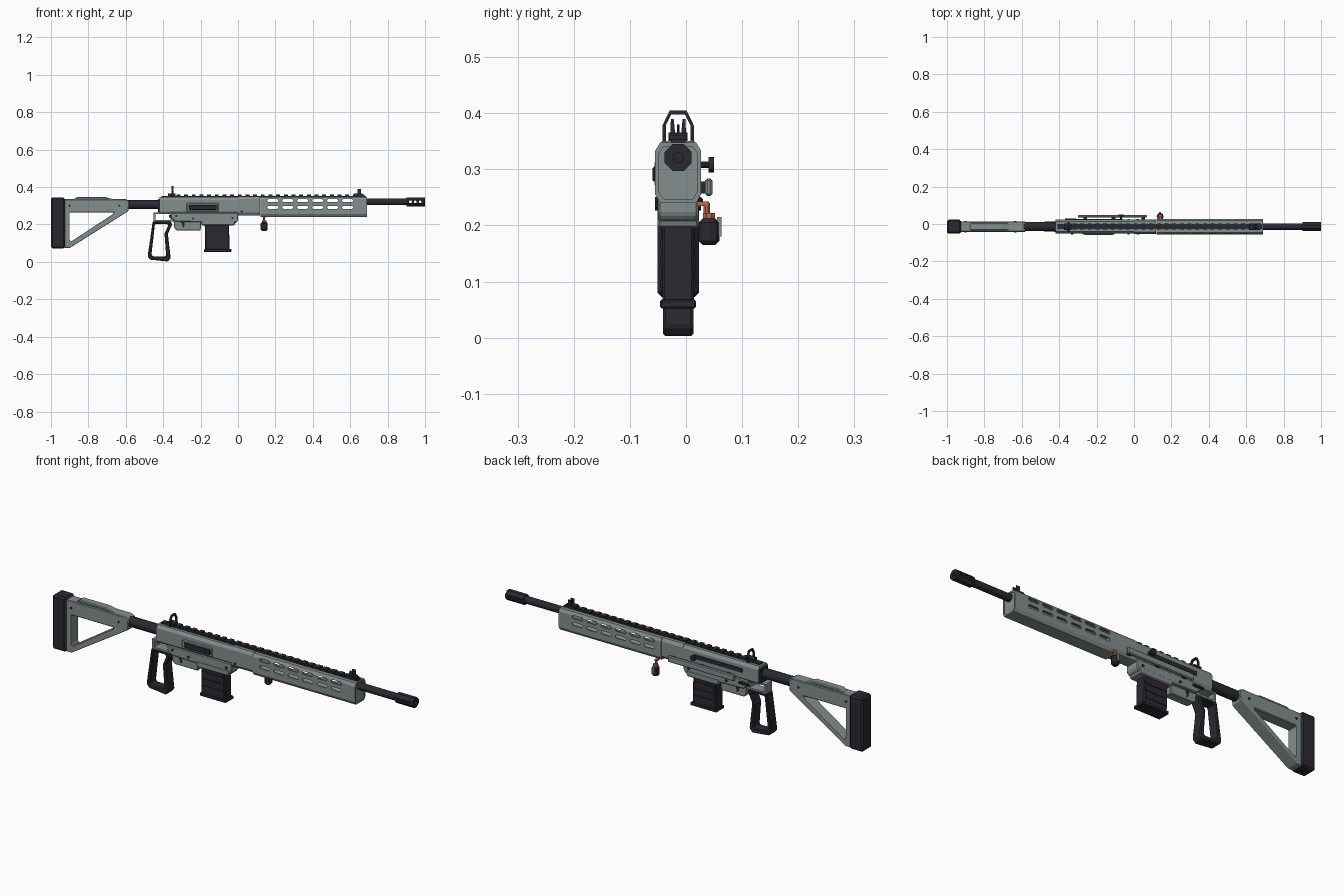
import bpy, bmesh
from math import cos, sin, pi, radians

cube = bpy.data.objects.get("Cube")
if cube:
    bpy.data.objects.remove(cube, do_unlink=True)

CY = -0.014      # centre plane of the body
BORE = 0.321     # height of the barrel axis


def material(name, rgb):
    m = bpy.data.materials.new(name)
    m.use_nodes = True
    m.diffuse_color = (*rgb, 1)
    m.node_tree.nodes["Principled BSDF"].inputs["Base Color"].default_value = (*rgb, 1)
    return m


GREY = material("grey_green_metal", (0.23, 0.275, 0.27))
DARK = material("dark_polymer", (0.022, 0.022, 0.03))
COPPER = material("copper", (0.5, 0.14, 0.07))


def extrude(name, axis, outer, a, b, mat, inner=None, bevel=0, smooth=False):
    """Extrude a profile along an axis; an inner loop of equal length makes a ring."""
    def place(p, t):
        return {"x": (t, p[0], p[1]), "y": (p[0], t, p[1]), "z": (p[0], p[1], t)}[axis]
    bm = bmesh.new()
    n = len(outer)
    loops = [[bm.verts.new(place(p, t)) for p in prof]
             for prof in ([outer, inner] if inner else [outer]) for t in (a, b)]

    def bridge(l1, l2):
        for i in range(n):
            j = (i + 1) % n
            bm.faces.new((l1[i], l1[j], l2[j], l2[i]))
    bridge(loops[0], loops[1])
    if inner:
        bridge(loops[2], loops[3])
        bridge(loops[0], loops[2])
        bridge(loops[1], loops[3])
    else:
        bm.faces.new(loops[0])
        bm.faces.new(loops[1])
    bmesh.ops.recalc_face_normals(bm, faces=bm.faces)
    me = bpy.data.meshes.new(name)
    bm.to_mesh(me)
    bm.free()
    me.materials.append(mat)
    ob = bpy.data.objects.new(name, me)
    bpy.context.collection.objects.link(ob)
    if bevel:
        mod = ob.modifiers.new("bevel", "BEVEL")
        mod.width, mod.segments, mod.limit_method = bevel, 1, "ANGLE"
    if smooth:
        activate(ob)
        bpy.ops.object.shade_smooth_by_angle(angle=radians(35))
    return ob


def activate(ob):
    bpy.ops.object.select_all(action="DESELECT")
    ob.select_set(True)
    bpy.context.view_layer.objects.active = ob


def rect(x0, x1, z0, z1):
    return [(x0, z0), (x1, z0), (x1, z1), (x0, z1)]


def ngon(cx, cy, r, n):
    return [(cx + r * cos(2 * pi * (i + 0.5) / n), cy + r * sin(2 * pi * (i + 0.5) / n)) for i in range(n)]


def box(name, x0, x1, y0, y1, z0, z1, mat, bevel=0):
    return extrude(name, "y", rect(x0, x1, z0, z1), y0, y1, mat, bevel=bevel)


def mid(name, pts, half, mat, inner=None, bevel=0):
    """Side profile extruded evenly about the centre plane."""
    return extrude(name, "y", pts, CY - half, CY + half, mat, inner, bevel)


def rod(name, axis, c, r, a, b, mat, n=16):
    return extrude(name, axis, ngon(*c, r, n), a, b, mat, smooth=n > 8)


def shell(h, z0, z1, c, d):
    """Body cross-section with chamfered top and bottom edges."""
    right = [(h - c, z0), (h, z0 + d), (h, z1 - d), (h - c, z1)]
    return [(CY + y, z) for y, z in right] + [(CY - y, z) for y, z in reversed(right)]


def cut(ob, cutter):
    cutter.hide_render = True
    mod = ob.modifiers.new("cut", "BOOLEAN")
    mod.operation, mod.object = "DIFFERENCE", cutter
    activate(ob)
    bpy.ops.object.modifier_apply(modifier=mod.name)
    bpy.data.objects.remove(cutter, do_unlink=True)


# Handguard with two rows of through slots
guard = extrude("handguard", "x", shell(0.041, 0.24, 0.348, 0.009, 0.015), 0.12, 0.69, GREY,
                inner=shell(0.034, 0.247, 0.341, 0.008, 0.013))
for z in (0.327, 0.292):
    for i in range(6):
        x = 0.155 + 0.08 * i
        slot = [(x, z), (x + 0.007, z - 0.008), (x + 0.055, z - 0.008),
                (x + 0.062, z), (x + 0.055, z + 0.008), (x + 0.007, z + 0.008)]
        cut(guard, extrude("slot_cutter", "y", slot, -0.2, 0.2, GREY))
extrude("handguard_front_cap", "x", shell(0.036, 0.245, 0.343, 0.009, 0.013), 0.672, 0.686, GREY)

# Barrel and vented muzzle brake
rod("barrel", "x", (CY, BORE), 0.018, 0.67, 0.91, DARK)
muzzle = extrude("muzzle_brake", "x", ngon(CY, BORE, 0.026, 8), 0.9, 1.0, DARK)
cut(muzzle, extrude("bore_cutter", "x", ngon(CY, BORE, 0.009, 12), 0.93, 1.1, DARK))
for x in (0.922, 0.948, 0.974):
    cut(muzzle, extrude("vent_cutter", "y", ngon(x, BORE, 0.008, 8), -0.2, 0.2, DARK))

# Upper receiver and front block
extrude("upper_receiver", "x", shell(0.037, 0.255, 0.347, 0.01, 0.015), -0.42, 0.0, GREY)
extrude("front_block", "x", shell(0.039, 0.248, 0.35, 0.01, 0.015), 0.0, 0.118, GREY)
mid("receiver_end_plate", rect(-0.428, -0.415, 0.265, 0.335), 0.028, DARK)

# Lower receiver, magazine well, trigger housing
mid("lower_receiver", [(-0.36, 0.262), (-0.36, 0.235), (-0.335, 0.215), (-0.01, 0.208), (0.0, 0.22), (0.0, 0.262)],
    0.036, GREY, bevel=0.004)
mid("magazine_well", [(-0.2, 0.225), (-0.195, 0.195), (-0.02, 0.195), (-0.01, 0.225)], 0.037, GREY, bevel=0.004)
mid("trigger_housing", [(-0.345, 0.225), (-0.34, 0.178), (-0.325, 0.168), (-0.2, 0.168), (-0.195, 0.225)],
    0.022, GREY, bevel=0.003)
mid("trigger", [(-0.305, 0.215), (-0.295, 0.185), (-0.288, 0.185), (-0.285, 0.215)], 0.024, DARK)
for x, z in ((-0.33, 0.245), (-0.24, 0.232), (-0.03, 0.235), (0.02, 0.27)):
    rod("receiver_pin", "y", (x, z), 0.006, CY - 0.041, CY + 0.041, DARK, 8)

# Magazine with ribs and base
mid("magazine", [(-0.178, 0.2), (-0.175, 0.06), (-0.045, 0.06), (-0.048, 0.2)], 0.028, DARK, bevel=0.004)
for z in (0.09, 0.125, 0.16):
    mid("magazine_rib", rect(-0.17, -0.053, z, z + 0.018), 0.031, DARK)
mid("magazine_base", rect(-0.182, -0.036, 0.052, 0.068), 0.032, DARK, bevel=0.003)

# Open loop grip and its bracket
mid("grip",
    [(-.456, .217), (-.36, .217), (-.352, .2), (-.375, .15), (-.36, .02), (-.375, .002), (-.47, .012), (-.483, .03)],
    0.027, DARK, bevel=0.005,
    inner=[(-.444, .203), (-.378, .203), (-.373, .195), (-.393, .15), (-.384, .035), (-.39, .028), (-.455, .03), (-.463, .037)])
mid("grip_bracket", rect(-0.452, -0.34, 0.215, 0.264), 0.024, GREY, inner=rect(-0.441, -0.36, 0.224, 0.256))

# Buffer tube and skeleton stock
rod("buffer_tube", "x", (CY, 0.306), 0.025, -0.62, -0.415, DARK)
mid("stock",
    [(-0.93, 0.335), (-0.93, 0.074), (-0.9, 0.074), (-0.585, 0.272), (-0.58, 0.325), (-0.6, 0.335)],
    0.028, GREY, bevel=0.006,
    inner=[(-0.9, 0.264), (-0.9, 0.115), (-0.893, 0.108), (-0.668, 0.256), (-0.665, 0.262), (-0.67, 0.264)])
mid("cheek_rest", [(-0.88, 0.333), (-0.86, 0.347), (-0.71, 0.347), (-0.66, 0.333)], 0.02, GREY, bevel=0.004)
mid("butt_pad", rect(-1.0, -0.925, 0.072, 0.344), 0.037, DARK, bevel=0.008)
for x, z in ((-0.9, 0.3), (-0.635, 0.3)):
    rod("stock_pin", "y", (x, z), 0.006, CY - 0.031, CY + 0.031, DARK, 8)

# Top rail with teeth
mid("rail", rect(-0.41, 0.685, 0.344, 0.353), 0.013, DARK)
for i in range(26):
    x = -0.37 + 0.041 * i
    mid("rail_tooth", rect(x, x + 0.021, 0.352, 0.36), 0.016, DARK)


# Rear sight arch, front sight posts
def arch(w, t, top):
    half = [(w, 0.35), (w, 0.378), (t, top)]
    return [(CY + y, z) for y, z in half] + [(CY - y, z) for y, z in reversed(half)]


extrude("rear_sight_arch", "x", arch(0.028, 0.015, 0.405), -0.356, -0.346, DARK, inner=arch(0.022, 0.012, 0.398))
mid("rear_sight_base", rect(-0.375, -0.335, 0.348, 0.366), 0.017, DARK)
mid("front_sight_base", [(0.615, 0.35), (0.62, 0.365), (0.665, 0.365), (0.67, 0.35)], 0.017, DARK)
for s in (-1, 1):
    ear = [(CY + s * y, z) for y, z in ((0.005, 0.36), (0.014, 0.36), (0.013, 0.39), (0.008, 0.39))]
    extrude("front_sight_ear", "x", ear, 0.64, 0.658, DARK)
rod("front_sight_pin", "z", (0.65, CY), 0.002, 0.36, 0.38, DARK, 6)

# Ejection port on the front side
box("port_frame", -0.275, -0.105, -0.056, -0.045, 0.268, 0.316, GREY, 0.004)
box("port_cover", -0.262, -0.115, -0.06, -0.05, 0.278, 0.305, DARK, 0.003)

# Charging slot, knob and slide bar on the back side
box("charging_slot", -0.33, -0.06, 0.02, 0.027, 0.297, 0.317, DARK)
rod("knob_stem", "y", (-0.07, 0.308), 0.006, 0.02, 0.043, DARK, 8)
rod("charging_knob", "y", (-0.07, 0.308), 0.014, 0.04, 0.05, DARK, 12)
box("slide_bar", -0.3, 0.07, 0.034, 0.047, 0.252, 0.284, GREY, 0.004)
for x in (-0.27, -0.12, 0.04):
    box("slide_bar_mount", x, x + 0.02, 0.02, 0.036, 0.257, 0.278, DARK)
box("safety_lever", -0.37, -0.31, 0.02, 0.03, 0.238, 0.25, DARK, 0.003)

# Hanging charm
X, Y = 0.14, 0.041
box("charm_hook", X - 0.006, X + 0.006, 0.02, Y, 0.235, 0.243, COPPER)
rod("charm_cap", "z", (X, Y), 0.012, 0.208, 0.222, COPPER, 8)
rod("charm_ring", "z", (X, Y - 0.004), 0.006, 0.22, 0.24, COPPER, 8)
extrude("charm_body", "z", ngon(X, Y, 0.02, 8), 0.165, 0.212, DARK, bevel=0.007)
extrude("charm_lever", "y", rect(X - 0.005, X + 0.005, 0.18, 0.215), Y + 0.014, Y + 0.022, GREY)
